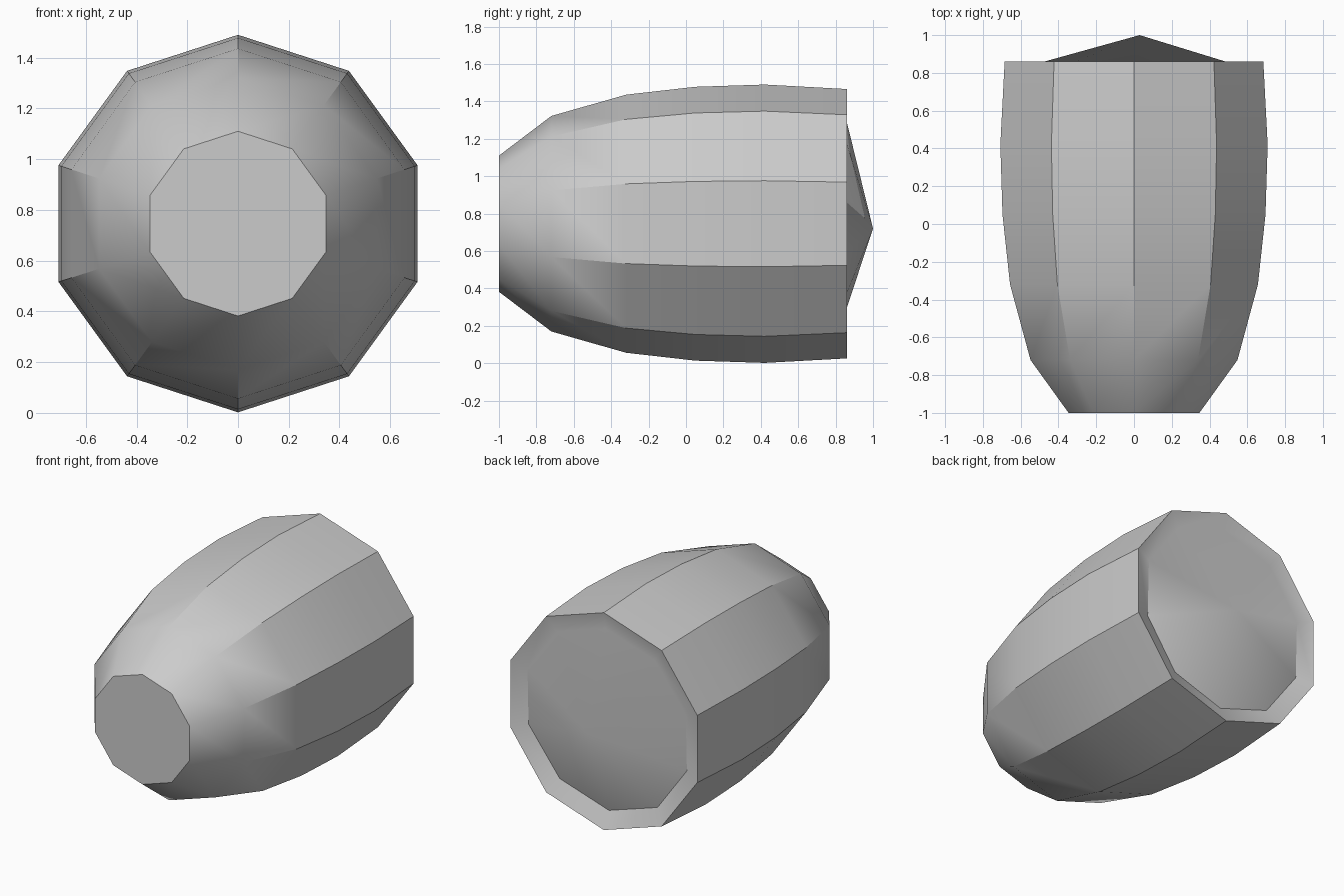
import bpy, bmesh, math
from mathutils import Vector

cube = bpy.data.objects.get("Cube")
if cube:
    bpy.data.objects.remove(cube)

SIDES = 10
CENTRE_Z = 0.746

grey = bpy.data.materials.new("plain_grey")
grey.use_nodes = True
colour = (0.6, 0.6, 0.6, 1)
grey.diffuse_color = colour
grey.node_tree.nodes["Principled BSDF"].inputs["Base Color"].default_value = colour


def ring(bm, radius, y, tilt=0.0):
    """Ten-sided ring around the long axis, optionally leaning back with height."""
    verts = []
    for i in range(SIDES):
        a = math.tau * i / SIDES
        x, z = radius * math.sin(a), radius * math.cos(a)
        verts.append(bm.verts.new((x, y + tilt * z, CENTRE_Z + z)))
    return verts


def bridge(bm, a, b):
    for i in range(SIDES):
        j = (i + 1) % SIDES
        bm.faces.new((a[i], a[j], b[j], b[i]))


bm = bmesh.new()

# Barrel: bulging wall from the blunt nose to the open rim
profile = [(0.364, -1.0), (0.576, -0.72), (0.69, -0.32),
           (0.732, 0.05), (0.744, 0.42), (0.72, 0.86)]
rings = [ring(bm, r, y) for r, y in profile]
for a, b in zip(rings, rings[1:]):
    bridge(bm, a, b)

# Flat nose
bm.faces.new(rings[0])

# Recessed lip, slightly tilted, and the shallow off-centre cone
lip = ring(bm, 0.61, 0.825, 0.03)
bridge(bm, rings[-1], lip)
tip = bm.verts.new(Vector((0.03, 1.0, 0.72)))
for i in range(SIDES):
    bm.faces.new((lip[i], lip[(i + 1) % SIDES], tip))

bmesh.ops.recalc_face_normals(bm, faces=bm.faces)
mesh = bpy.data.meshes.new("barrel_body")
bm.to_mesh(mesh)
bm.free()
mesh.materials.append(grey)

body = bpy.data.objects.new("barrel_body", mesh)
bpy.context.collection.objects.link(body)
bpy.ops.object.select_all(action='DESELECT')
body.select_set(True)
bpy.context.view_layer.objects.active = body
bpy.ops.object.shade_smooth_by_angle(angle=math.radians(30))
